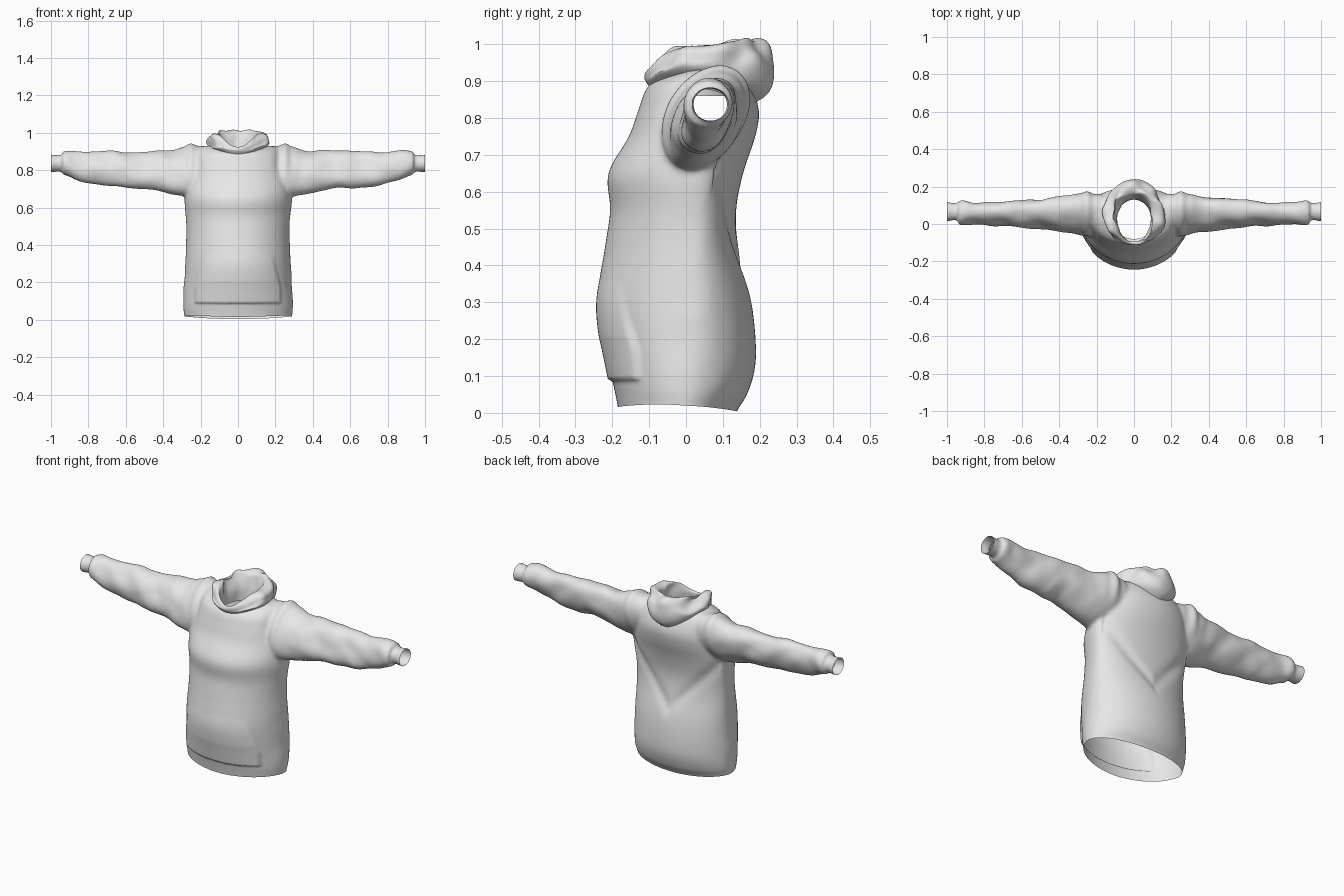
import bpy, bmesh, math
from mathutils import Vector, noise

if "Cube" in bpy.data.objects:
    bpy.data.objects.remove(bpy.data.objects["Cube"])

fabric = bpy.data.materials.new("grey fabric")
fabric.diffuse_color = (0.8, 0.8, 0.8, 1)
fabric.use_nodes = True
fabric.node_tree.nodes["Principled BSDF"].inputs["Base Color"].default_value = fabric.diffuse_color


def spline(keys, n):
    """Smoothly resample a list of parameter tuples, n steps per span."""
    out = []
    for i in range(len(keys) - 1):
        p0, p1 = keys[max(i - 1, 0)], keys[i]
        p2, p3 = keys[i + 1], keys[min(i + 2, len(keys) - 1)]
        for k in range(n):
            t = k / n
            out.append([0.5 * (2 * b + (c - a) * t + (2 * a - 5 * b + 4 * c - d) * t * t
                               + (3 * b - a - 3 * c + d) * t ** 3)
                        for a, b, c, d in zip(p0, p1, p2, p3)])
    return out + [list(keys[-1])]


def loft(bm, rings, caps):
    """Skin a stack of closed rings."""
    vs = [[bm.verts.new(p) for p in r] for r in rings]
    n = len(vs[0])
    for a, b in zip(vs, vs[1:]):
        for j in range(n):
            k = (j + 1) % n
            bm.faces.new((a[j], a[k], b[k], b[j]))
    if caps:
        bm.faces.new(vs[0])
        bm.faces.new(vs[-1])


def angles(n):
    return [2 * math.pi * i / n for i in range(n)]


def finish(bm, mesh):
    for f in bm.faces:
        f.smooth = True
    bm.to_mesh(mesh)
    bm.free()


def bump(v, width):
    return math.exp(-(v / width) ** 2)


def step(v):
    return min(1, max(0, v))


bm = bmesh.new()

# Torso: z, half width, front y, back y
torso = [(-.05, .285, -.18, .13), (0, .287, -.185, .138), (.06, .293, -.195, .17),
         (.15, .29, -.213, .19), (.3, .282, -.24, .178), (.45, .276, -.22, .142),
         (.55, .28, -.206, .136), (.65, .288, -.211, .155), (.75, .28, -.155, .188),
         (.82, .265, -.13, .198), (.89, .24, -.1, .175), (.925, .2, -.03, .14),
         (.935, .1, 0, .1)]
rings = []
for z, w, yf, yb in spline(torso, 5):
    yc = .06 * z
    rings.append([(w * math.cos(a),
                   yc + math.sin(a) * ((yb - yc) if math.sin(a) > 0 else (yc - yf)), z)
                  for a in angles(64)])
loft(bm, rings, True)

# Sleeves and cuffs: x, centre y, centre z, radius y, radius z, lean
sleeve = [(.1, .05, .81, .09, .1, .2), (.25, .052, .801, .11, .137, .3),
          (.35, .053, .79, .092, .12, .3), (.5, .055, .80, .077, .102, .25),
          (.7, .055, .808, .062, .094, .2), (.85, .055, .825, .058, .079, .15),
          (.91, .06, .836, .067, .068, .1), (.938, .06, .838, .064, .062, 0)]
cuff = [(.86, .065, .835, .045, .045, 0), (.95, .066, .836, .045, .044, 0),
        (1.0, .066, .837, .052, .047, 0), (1.04, .066, .837, .052, .047, 0)]
for side in (-1, 1):
    for keys in (sleeve, cuff):
        loft(bm, [[(side * x, yc + ry * math.cos(a) + lean * rz * math.sin(a),
                    zc + rz * math.sin(a)) for a in angles(40)]
                  for x, yc, zc, ry, rz, lean in spline(keys, 5)], True)
bmesh.ops.recalc_face_normals(bm, faces=bm.faces[:])
mesh = bpy.data.meshes.new("sweater_body")
finish(bm, mesh)
body = bpy.data.objects.new("sweater_body", mesh)
bpy.context.collection.objects.link(body)

# Fuse torso and sleeves into one skin
remesh = body.modifiers.new("fuse", 'REMESH')
remesh.mode = 'VOXEL'
remesh.voxel_size = .009
soften = body.modifiers.new("soften", 'SMOOTH')
soften.factor = .5
soften.iterations = 8
fused = bpy.data.meshes.new_from_object(
    body.evaluated_get(bpy.context.evaluated_depsgraph_get()))
body.modifiers.clear()
body.data = fused

bm = bmesh.new()
bm.from_mesh(fused)
bm.normal_update()

# Cloth detail: wrinkles, shoulder seams, back folds and front pocket
moves = []
for v in bm.verts:
    x, y, z = v.co
    ax, d = abs(x), 0
    on_sleeve = step((ax - .25) / .12) * step((.93 - ax) / .05)
    d += .012 * on_sleeve * noise.noise(Vector((x * 9 + z * 6, y * 7, z * 9 - x * 3)))
    if z > .74:
        d += .006 * step((z - .74) / .1) * bump(ax - .25, .05) * math.sin(75 * (ax - .23))
    if y > .02 and z < .7 and ax < .27:
        d -= .009 * bump(z - .37 - 1.05 * ax, .045) * step(y / .08)
    if y < -.05 and z < .4:
        half = .235 - .25 * max(0, z - .17)
        d += .011 * step((z - .082) / .012) * step((.36 - z) / .15) * step((half - ax) / .02)
    moves.append((v, v.normal * d))
for v, m in moves:
    v.co += m

# Open the hem and both cuffs
for co, no in (((0, 0, 0), (0, 0, -1)), ((1, 0, 0), (1, 0, 0)), ((-1, 0, 0), (-1, 0, 0))):
    bmesh.ops.bisect_plane(bm, geom=bm.verts[:] + bm.edges[:] + bm.faces[:],
                           plane_co=co, plane_no=no, clear_outer=True)

# Hem arches up slightly at the sides
for v in bm.verts:
    if v.co.z < .1:
        arch = max(0, .02 * (1 - ((v.co.y + .03) / .19) ** 2))
        front = .009 * step(-v.co.y / .17)
        v.co.z += (arch + front) * (1 - v.co.z / .1)

# Neck opening
bmesh.ops.delete(bm, context='VERTS', geom=[
    v for v in bm.verts
    if v.co.z > .8 and (v.co.x / .1) ** 2 + ((v.co.y - .02) / .118) ** 2 < 1])
finish(bm, fused)
fused.materials.clear()
fused.materials.append(fabric)

# Slumped hood: half width, front y, back y, then height at front, side, back
hood = [(.09, -.095, .13, .85, .86, .86), (.092, -.098, .135, .885, .92, .92),
        (.10, -.095, .15, .905, .965, .975), (.11, -.095, .17, .92, .995, 1.012),
        (.125, -.1, .2, .925, .992, 1.012), (.15, -.108, .23, .92, .97, .98),
        (.163, -.112, .24, .91, .945, .93), (.155, -.11, .225, .90, .925, .87),
        (.13, -.095, .18, .88, .905, .84), (.115, -.08, .16, .87, .88, .83)]
rows = spline(hood, 5)
rings = []
for i, (w, yf, yb, zf, zs, zb) in enumerate(rows):
    t = i / (len(rows) - 1)
    ring = []
    for a in angles(120):
        c, s = math.cos(a), math.sin(a)
        f, b = max(0, -s) ** 3, max(0, s) ** 2
        z = zf * f + zb * b + zs * (1 - f - b)
        y = .03 + s * ((yb - .03) if s > 0 else (.03 - yf))
        # diagonal folds, calm at the front and where the cloth meets the neck
        calm = math.sin(math.pi * t) * (1 - .7 * f)
        fold = calm * (.007 * math.sin(4 * a + 13 * t)
                       + .018 * noise.noise(Vector((c * 2.2, s * 2.2 + t * 2, t * 5))))
        ring.append((c * (w + fold), y + s * fold * .6, z + fold * .7))
    rings.append(ring)
bm = bmesh.new()
loft(bm, rings, False)
bmesh.ops.recalc_face_normals(bm, faces=bm.faces[:])
# Outward direction is judged on the topmost face
if max(bm.faces, key=lambda f: f.calc_center_median().z).normal.z < 0:
    bmesh.ops.reverse_faces(bm, faces=bm.faces[:])
hood_mesh = bpy.data.meshes.new("hood")
finish(bm, hood_mesh)
hood_mesh.materials.append(fabric)
bpy.context.collection.objects.link(bpy.data.objects.new("hood", hood_mesh))
